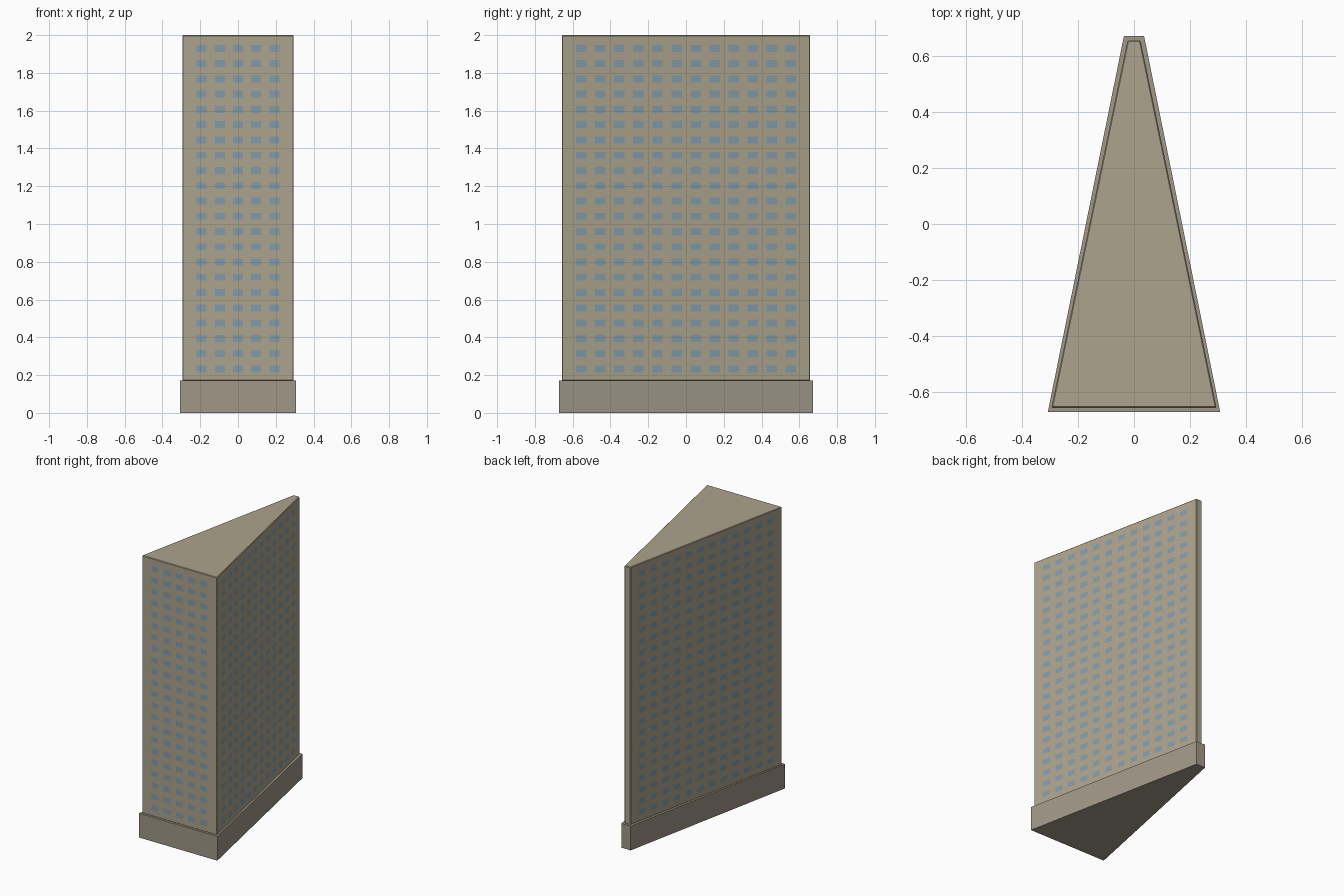
import bpy, bmesh
from mathutils import Vector

if "Cube" in bpy.data.objects:
    bpy.data.objects.remove(bpy.data.objects["Cube"])


def material(name, color):
    m = bpy.data.materials.new(name)
    m.diffuse_color = (*color, 1)
    m.use_nodes = True
    m.node_tree.nodes["Principled BSDF"].inputs["Base Color"].default_value = m.diffuse_color
    return m


def make_object(name, bm, mat):
    mesh = bpy.data.meshes.new(name)
    bm.to_mesh(mesh)
    bm.free()
    mesh.materials.append(mat)
    obj = bpy.data.objects.new(name, mesh)
    bpy.context.collection.objects.link(obj)
    return obj


def wedge(name, front, back, depth, z0, z1, mat, bevel=0):
    """Trapezoid prism: half widths at the front and back, half depth."""
    bm = bmesh.new()
    outline = [(-front, -depth), (front, -depth), (back, depth), (-back, depth)]
    face = bm.faces.new([bm.verts.new((x, y, z0)) for x, y in outline])
    top = bmesh.ops.extrude_face_region(bm, geom=[face])["geom"]
    verts = [v for v in top if isinstance(v, bmesh.types.BMVert)]
    bmesh.ops.translate(bm, verts=verts, vec=(0, 0, z1 - z0))
    bmesh.ops.recalc_face_normals(bm, faces=bm.faces[:])
    if bevel:
        bmesh.ops.bevel(bm, geom=bm.edges[:], offset=bevel, segments=1,
                        affect='EDGES')
    return make_object(name, bm, mat)


def windows(name, start, end, columns, pitch, mat):
    """Grid of panes centred on the wall running from start to end."""
    along = (Vector(end) - Vector(start)).normalized()
    out = along.cross(Vector((0, 0, 1)))
    middle = (Vector(start) + Vector(end)) / 2 + out * 0.002
    half_w = along * pitch * 0.275
    half_h = Vector((0, 0, ROW_PITCH * 0.225))
    bm = bmesh.new()
    for row in range(ROWS):
        for col in range(columns):
            c = middle + along * (col - (columns - 1) / 2) * pitch
            c.z = FIRST_ROW + row * ROW_PITCH
            bm.faces.new([bm.verts.new(p) for p in (
                c - half_w - half_h, c + half_w - half_h,
                c + half_w + half_h, c - half_w + half_h)])
    return make_object(name, bm, mat)


ROWS, FIRST_ROW, ROW_PITCH = 22, 0.233, 0.0808
FRONT, BACK, DEPTH = 0.295, 0.023, 0.657

stone = material("stone", (0.42, 0.37, 0.27))
base_stone = material("base_stone", (0.35, 0.31, 0.245))
glass = material("glass", (0.22, 0.33, 0.40))

# Base and tower
wedge("podium", 0.308, 0.036, 0.672, 0, 0.172, base_stone)
wedge("tower", FRONT, BACK, DEPTH, 0.17, 2.0, stone, bevel=0.004)

# Windows on the front and both long sides
windows("front_windows", (-FRONT, -DEPTH, 0), (FRONT, -DEPTH, 0), 5, 0.096, glass)
windows("right_windows", (FRONT, -DEPTH, 0), (BACK, DEPTH, 0), 12, 0.103, glass)
windows("left_windows", (-BACK, DEPTH, 0), (-FRONT, -DEPTH, 0), 12, 0.103, glass)
